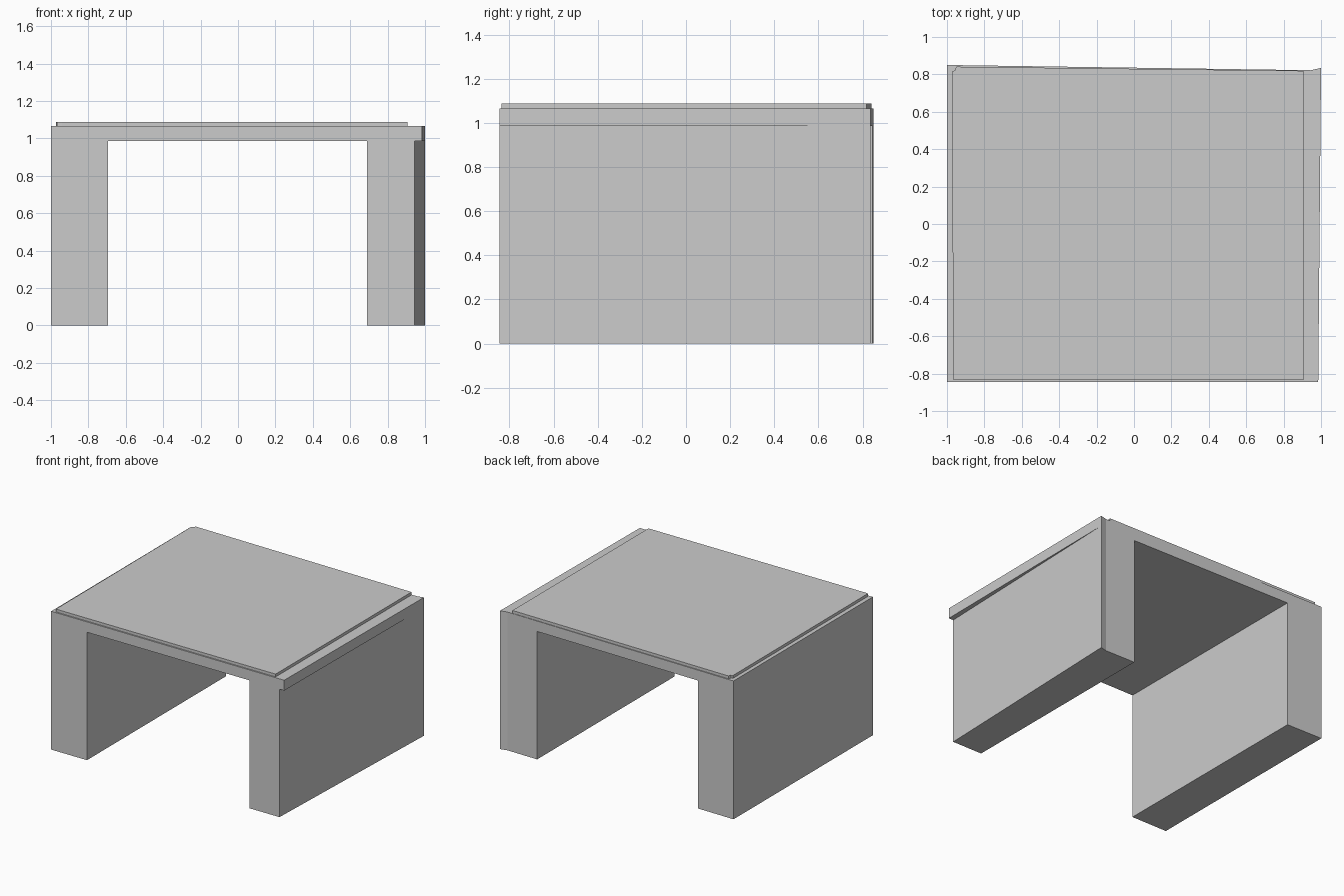
import bpy
import bmesh

if "Cube" in bpy.data.objects:
    bpy.data.objects.remove(bpy.data.objects["Cube"])


def prism(name, outline, z0, z1):
    """Extrude a plan outline (counter-clockwise) from z0 to z1."""
    bm = bmesh.new()
    base = bm.faces.new([bm.verts.new((x, y, z0)) for x, y in outline])
    ext = bmesh.ops.extrude_face_region(bm, geom=[base], use_keep_orig=True)
    for v in ext["geom"]:
        if isinstance(v, bmesh.types.BMVert):
            v.co.z = z1
    bmesh.ops.recalc_face_normals(bm, faces=bm.faces)
    mesh = bpy.data.meshes.new(name)
    bm.to_mesh(mesh)
    bm.free()
    obj = bpy.data.objects.new(name, mesh)
    bpy.context.collection.objects.link(obj)
    return obj


def cut(target, cutter):
    cutter.hide_render = True
    cutter.hide_viewport = True
    mod = target.modifiers.new(cutter.name, "BOOLEAN")
    mod.operation = "DIFFERENCE"
    mod.solver = "EXACT"
    mod.object = cutter


# Slightly skewed body: two side walls joined by the deck
body = prism("walls_and_deck",
             [(-1, -0.845), (0.985, -0.845), (1, 0.835), (0.947, 0.822), (-1, 0.85)],
             0, 1.065)

# Passage between the walls
cut(body, prism("passage_cutter",
                [(-0.695, -1.2), (0.69, -1.2), (0.69, 1.2), (-0.695, 1.2)],
                -0.3, 0.985))

# Tapering overhang along the right wall
cut(body, prism("overhang_cutter",
                [(0.9417, -0.945), (1.2, -0.945), (1.2, 0.83), (0.9998, 0.83)],
                -0.3, 0.985))

# Thin raised plate on the deck
prism("top_plate",
      [(-0.967, -0.832), (-0.94, -0.835), (0.905, -0.835), (0.905, 0.819),
       (-0.95, 0.841), (-0.957, 0.822), (-0.972, 0.816)],
      1.065, 1.087)
